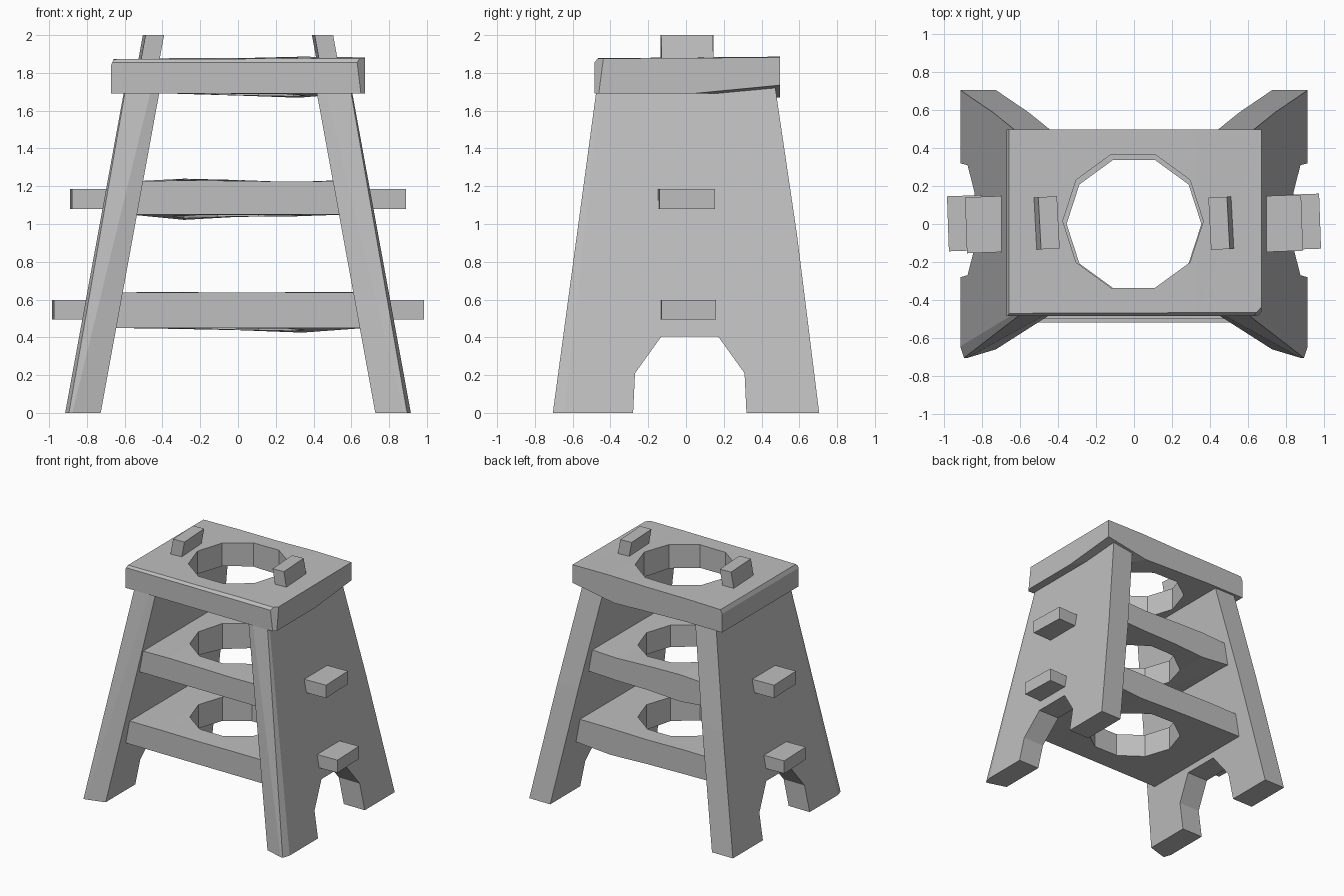
import bpy, bmesh, math
from mathutils import Vector, Matrix

cube = bpy.data.objects.get("Cube")
if cube:
    bpy.data.objects.remove(cube, do_unlink=True)

GREY = (0.52, 0.52, 0.52, 1)
wood = bpy.data.materials.new("plain grey wood")
wood.use_nodes = True
wood.diffuse_color = GREY
wood.node_tree.nodes["Principled BSDF"].inputs["Base Color"].default_value = GREY

LEAN = 0.183    # inward lean of the side panels per unit of height


def finish(bm, name):
    bmesh.ops.recalc_face_normals(bm, faces=bm.faces)
    mesh = bpy.data.meshes.new(name)
    bm.to_mesh(mesh)
    bm.free()
    mesh.materials.append(wood)
    obj = bpy.data.objects.new(name, mesh)
    bpy.context.collection.objects.link(obj)
    return obj


def chip(bm, a, b, c, inside):
    """Shave off everything beyond the plane through a, b, c."""
    a, b, c = Vector(a), Vector(b), Vector(c)
    normal = (b - a).cross(c - a).normalized()
    if normal.dot(Vector(inside) - a) > 0:
        normal.negate()
    bmesh.ops.bisect_plane(bm, geom=bm.verts[:] + bm.edges[:] + bm.faces[:],
                           plane_co=a, plane_no=normal, clear_outer=True)
    bmesh.ops.holes_fill(bm, edges=[e for e in bm.edges if e.is_boundary], sides=0)


def prism(outline, place):
    """Closed prism; place(u, v, end) maps the outline to both ends."""
    bm = bmesh.new()
    caps = [[bm.verts.new(place(u, v, end)) for u, v in outline] for end in (0, 1)]
    bm.faces.new(caps[0])
    bm.faces.new(caps[1][::-1])
    for i in range(len(outline)):
        j = (i + 1) % len(outline)
        bm.faces.new((caps[0][i], caps[0][j], caps[1][j], caps[1][i]))
    return bm


def slab(name, half_x, ys, zs, hole, dips, rises, chips=()):
    """Rough board with a ten-sided hole and a wavy back underside and top."""
    bm = bmesh.new()
    bmesh.ops.create_cube(bm, size=1)
    long_edges = [e for e in bm.edges
                  if abs(e.verts[0].co.x - e.verts[1].co.x) > 0.5]
    bmesh.ops.subdivide_edges(bm, edges=long_edges, cuts=3)
    for v in bm.verts:
        station = round((v.co.x + 0.5) * 4)
        low, back = v.co.z < 0, v.co.y > 0
        shift = -dips[station] if low and back else 0
        if not low:
            shift = rises[station] * (1 if back else 0.4)
        v.co = (v.co.x * 2 * half_x, ys[back], zs[not low] + shift)
    bmesh.ops.triangulate(bm, faces=bm.faces)
    for points in chips:
        chip(bm, *points, inside=(0, 0, sum(zs) / 2))
    board = finish(bm, name)

    # Ten-sided cutter, applied and removed
    cx, cy, r = hole
    ring = [(cx + r * math.cos(i * math.tau / 10), cy + r * math.sin(i * math.tau / 10))
            for i in range(10)]
    cutter = finish(prism(ring, lambda u, v, e: (u, v, zs[e] + (e - 0.5) * 0.4)), "cutter")
    cutter.hide_render = True
    mod = board.modifiers.new("hole", "BOOLEAN")
    mod.operation, mod.solver, mod.object = "DIFFERENCE", "EXACT", cutter
    graph = bpy.context.evaluated_depsgraph_get()
    mesh = bpy.data.meshes.new_from_object(board.evaluated_get(graph))
    board.modifiers.clear()
    board.data = mesh
    bpy.data.objects.remove(cutter, do_unlink=True)
    return board


def block(name, centre, size, turn=0, shear=0):
    """Peg block turned about z and leaning along x."""
    bm = bmesh.new()
    bmesh.ops.create_cube(bm, size=1)
    bmesh.ops.scale(bm, vec=size, verts=bm.verts)
    for v in bm.verts:
        v.co.x += shear * v.co.z
    bmesh.ops.transform(bm, verts=bm.verts,
                        matrix=Matrix.Translation(centre) @ Matrix.Rotation(turn, 4, "Z"))
    return finish(bm, name)


# Seat board with worn edges and a split corner
slab("seat", 0.672, (-0.485, 0.497), (1.69, 1.872), (-0.005, 0.015, 0.37),
     (0, 0, 0.01, 0.022, 0), (0, 0.006, 0.006, 0.014, 0.01),
     [((0.69, -0.42, 1.86), (0.63, -0.485, 1.86), (0.66, -0.475, 1.69)),
      ((0, -0.46, 1.885), (1, -0.46, 1.885), (0, -0.485, 1.855)),
      ((-0.655, 0, 1.88), (-0.655, 1, 1.88), (-0.672, 0, 1.84)),
      ((0.672, 0.03, 1.69), (0.672, 0.497, 1.735), (0.3, 0.497, 1.67))])

# Shelves
slab("middle_shelf", 0.57, (-0.5, 0.485), (1.05, 1.225), (0, 0, 0.355),
     (0, 0.028, 0.012, 0.01, 0), (0, 0.015, 0.008, -0.003, 0.008))
slab("lower_shelf", 0.68, (-0.52, 0.49), (0.45, 0.637), (0, 0, 0.355),
     (0, 0.005, 0.012, 0.025, 0), (0, 0.004, -0.002, 0.003, 0.003))

# Side panels: notched boards leaning inward, with their wedges and tenons
PANEL = [(-0.705, 0), (-0.28, 0), (-0.27, 0.21), (-0.13, 0.405), (0.17, 0.405),
         (0.31, 0.21), (0.32, 0), (0.705, 0), (0.588, 0.94), (0.47, 1.74), (-0.47, 1.74)]
for side, s in (("left", 1), ("right", -1)):
    def lean(y, z, end):
        return (s * ((0.915, 0.727)[end] - LEAN * z), y, z)

    bm = prism(PANEL, lean)
    middle = (s * 0.65, 0, 0.9)
    # Shaved front edges, inside and outside
    for end, inset in ((0, 0.06), (1, 0.045)):
        along = 0.02 if end == 0 else 0.15
        foot, top = Vector(lean(-0.705, 0, end)), Vector(lean(-0.47, 1.74, end))
        step = s * along * (-1 if end == 0 else 1)
        chip(bm, foot + Vector((0, inset, 0)), foot + Vector((step, 0, 0)),
             top + Vector((0, inset * 0.3, 0)), middle)
    finish(bm, side + "_panel")

    block(side + "_seat_peg", (s * 0.475, 0.005, 1.85), (0.098, 0.275, 0.3),
          math.radians(3), -s * LEAN)
    block(side + "_middle_tenon", (s * 0.69, 0, 1.132), (0.39, 0.295, 0.105),
          math.radians(2))
    block(side + "_lower_tenon", (s * 0.78, 0.008, 0.546), (0.4, 0.29, 0.103),
          math.radians(2))
